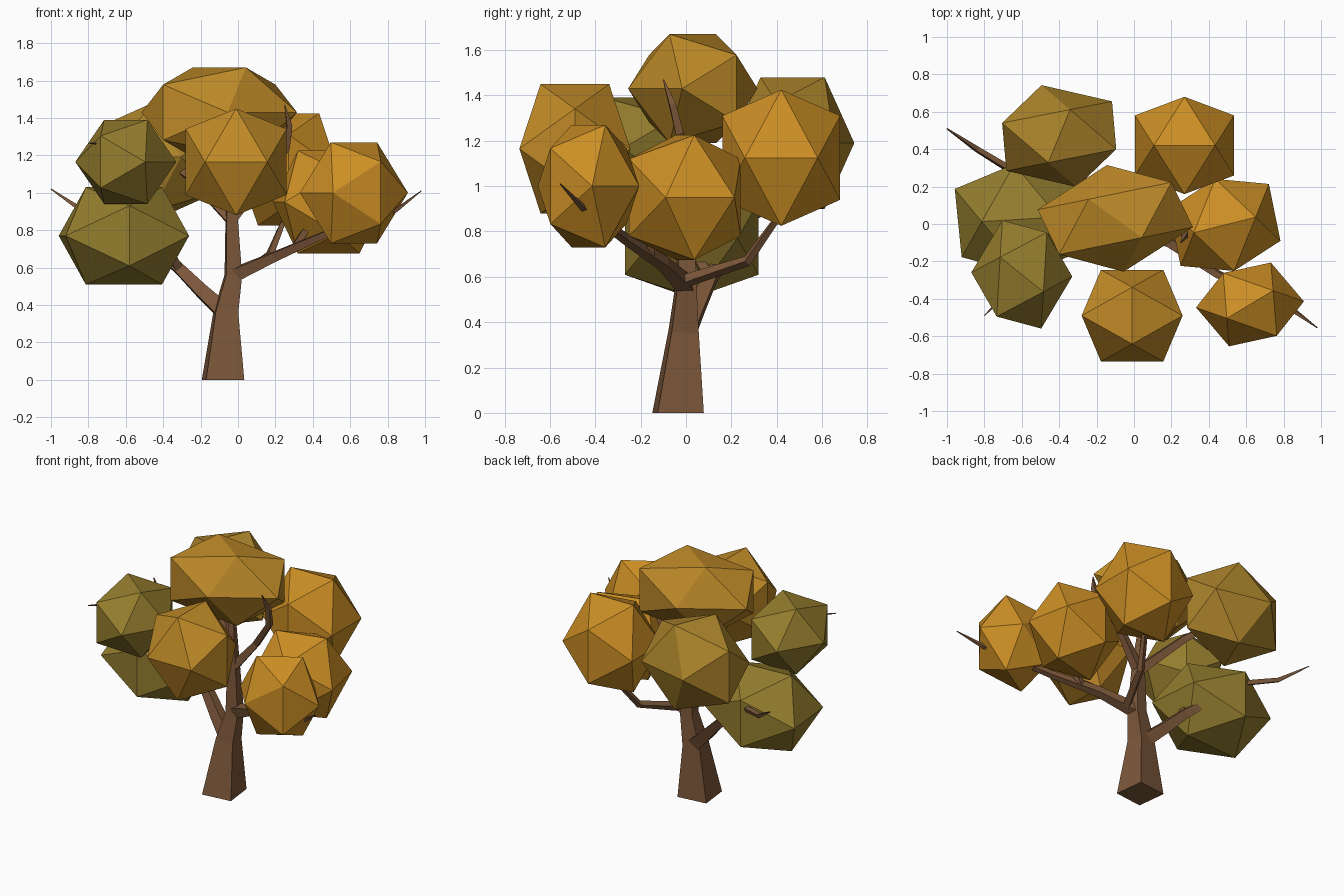
import bpy, bmesh
from math import cos, sin, pi
from mathutils import Vector

if "Cube" in bpy.data.objects:
    bpy.data.objects.remove(bpy.data.objects["Cube"])

PHI = (1 + 5 ** 0.5) / 2


def material(name, rgb):
    m = bpy.data.materials.new(name)
    m.diffuse_color = (*rgb, 1)
    m.use_nodes = True
    m.node_tree.nodes["Principled BSDF"].inputs["Base Color"].default_value = m.diffuse_color
    return m


def finish(bm, name, mat):
    bmesh.ops.recalc_face_normals(bm, faces=bm.faces[:])
    me = bpy.data.meshes.new(name)
    bm.to_mesh(me)
    bm.free()
    me.materials.append(mat)
    ob = bpy.data.objects.new(name, me)
    bpy.context.collection.objects.link(ob)
    return ob


def leaf_clump(name, centre, u, v, h):
    """Stretched icosahedron: top edge runs along u, v is the cross axis, h the half height."""
    c, a = Vector(centre), Vector((*u, 0)) / PHI
    b, z = Vector((*v, 0)) / PHI, Vector((0, 0, h)) / PHI
    bm = bmesh.new()
    for s in (-1, 1):
        for t in (-PHI, PHI):
            for p in (a * s + z * t, b * s + a * t, z * s + b * t):
                bm.verts.new(c + p)
    bmesh.ops.convex_hull(bm, input=bm.verts[:])
    # olive on the left blending to orange on the right
    k = min(1, max(0, (c.x + 0.62) / 0.9)) ** 0.6
    rgb = [p + (q - p) * k for p, q in zip((.27, .20, .028), (.60, .27, .018))]
    finish(bm, name, material(name, rgb))


def limb(name, path, mat, phase=0.9):
    """Four-sided tapering tube through (x, y, z, radius) points."""
    pts = [Vector(p[:3]) for p in path]
    bm, rings = bmesh.new(), []
    for i, p in enumerate(pts):
        d = (pts[min(i + 1, len(pts) - 1)] - pts[max(i - 1, 0)]).normalized()
        if p.z == 0:
            d = Vector((0, 0, 1))
        side = (Vector((0, 1, 0)).cross(d)).normalized()
        up = d.cross(side)
        r = path[i][3]
        rings.append([bm.verts.new(p + side * r * cos(phase + k * pi / 2)
                                   + up * r * sin(phase + k * pi / 2)) for k in range(4)])
    for lo, hi in zip(rings, rings[1:]):
        for k in range(4):
            bm.faces.new((lo[k], lo[(k + 1) % 4], hi[(k + 1) % 4], hi[k]))
    bm.faces.new(rings[0])
    bm.faces.new(rings[-1])
    finish(bm, name, mat)


# Foliage: centre, top-edge axis, cross axis, half height
clumps = {
    "top_leaves": ((-.10, .03, 1.43), (.23, -.166), (.30, .193), .24),
    "front_leaves": ((-.01, -.49, 1.165), (0, .245), (.27, 0), .285),
    "low_left_leaves": ((-.61, .025, .77), (.33, .02), (-.03, .295), .26),
    "high_left_leaves": ((-.60, -.27, 1.165), (.187, -.15), (.134, .225), .225),
    "back_left_leaves": ((-.40, .47, 1.19), (.094, .229), (.305, -.07), .29),
    "back_right_leaves": ((.27, .42, 1.125), (.265, 0), (0, .26), .30),
    "right_leaves": ((.485, -.005, .95), (.267, .067), (-.05, .246), .275),
    "front_right_leaves": ((.62, -.43, 1.0), (.2, .12), (.143, -.168), .27),
}
for name, args in clumps.items():
    leaf_clump(name, *args)

# Trunk and branches
bark = material("bark", (.20, .095, .042))
limbs = {
    "trunk": [(-.08, -.035, 0, .145), (-.065, -.01, .36, .085), (-.025, 0, .56, .06),
              (-.035, 0, .9, .04), (-.06, .02, 1.25, .02)],
    "low_left_branch": [(-.07, 0, .36, .06), (-.19, .05, .47, .05), (-.32, .11, .60, .04),
                        (-.66, .29, .87, .022), (-.84, .4, .91, .018), (-1.0, .51, 1.02, .004)],
    "high_left_branch": [(-.32, .1, .60, .03), (-.58, -.22, 1.08, .02),
                         (-.70, -.39, 1.26, .012), (-.80, -.49, 1.265, .003)],
    "right_branch": [(-.02, 0, .56, .05), (.2, -.10, .66, .035), (.45, -.27, .77, .025),
                     (.85, -.46, .91, .015), (.98, -.555, 1.01, .003)],
    "right_twig": [(.3, -.16, .70, .028), (.38, -.15, .83, .02), (.48, 0, .95, .008)],
    "back_right_branch": [(.05, -.01, .58, .03), (.17, .27, .67, .024),
                          (.24, .39, .84, .018), (.27, .42, 1.1, .005)],
    "back_left_branch": [(-.03, 0, .85, .04), (-.25, .2, 1.08, .03), (-.42, .45, 1.2, .01)],
    "top_branch": [(-.035, 0, .86, .04), (.12, .03, 1.05, .028), (.26, -.03, 1.24, .025),
                   (.275, -.06, 1.36, .02), (.25, -.10, 1.47, .003)],
}
for name, path in limbs.items():
    limb(name, path, bark)
